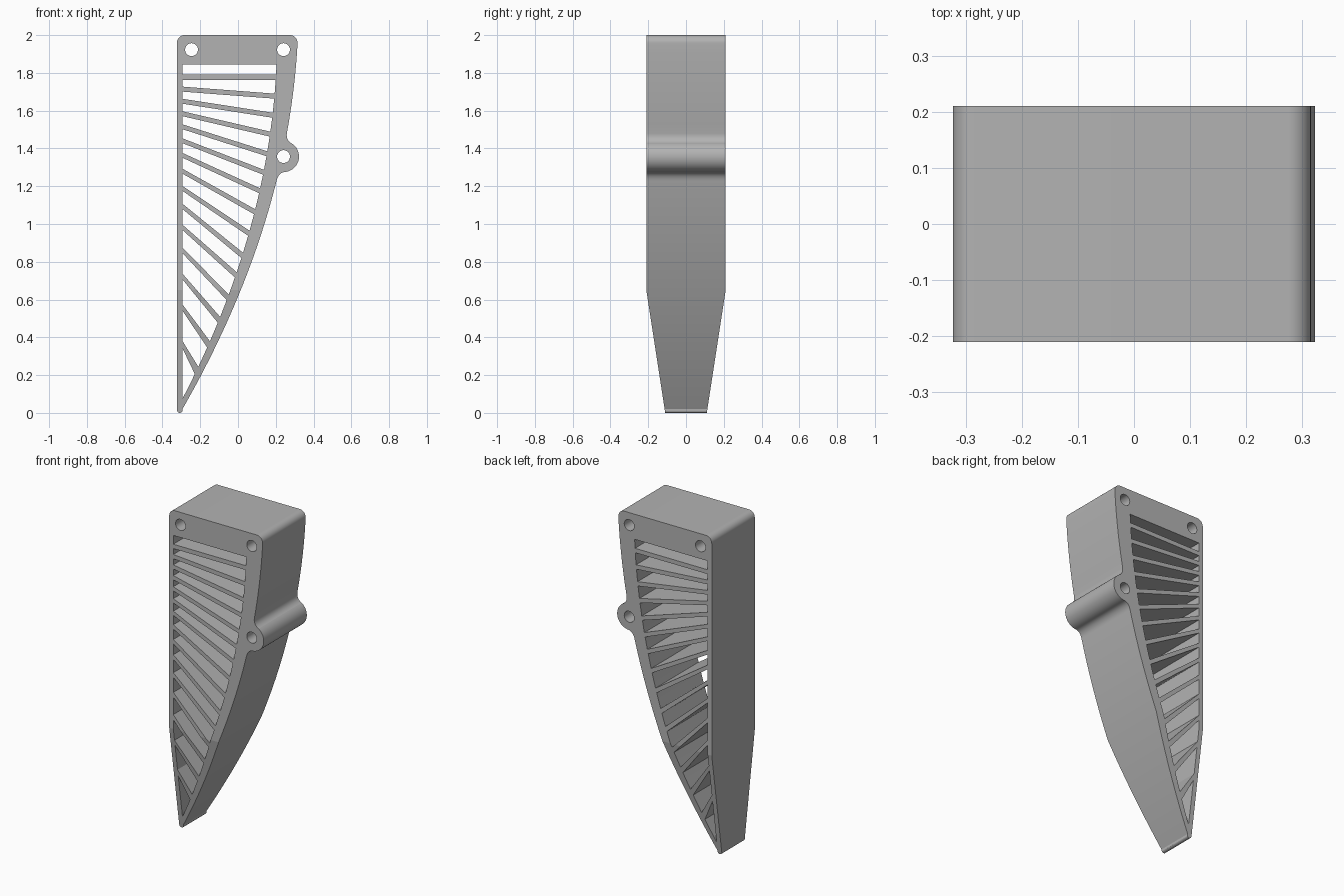
import bpy
import bmesh
from math import sin, cos, radians, hypot

cube = bpy.data.objects.get("Cube")
if cube:
    bpy.data.objects.remove(cube, do_unlink=True)

HALF_DEPTH, TIP_DEPTH, TAPER_Z = 0.21, 0.11, 0.65
LEFT, INNER_LEFT = -0.323, -0.295
LOBE = (0.241, 1.357)
BOLT_R = 0.034


def outer_x(z):
    """Curved outer edge."""
    t = (z - 0.01) / 1.94
    return -0.30 + 0.615 * t + 0.504 * t * (1 - t)


def inner_x(z):
    """Inner edge of the curved wall, which thickens upwards."""
    return outer_x(z) - 0.028 - 0.041 * z


def edge(fn, z0, z1, n):
    zs = [z0 + (z1 - z0) * i / n for i in range(n + 1)]
    return [(fn(z), z) for z in zs]


def arc(centre, r, a0, a1, n):
    angles = [radians(a0 + (a1 - a0) * i / n) for i in range(n + 1)]
    return [(centre[0] + r * cos(a), centre[1] + r * sin(a)) for a in angles]


def fillet(a, b, c, n=14):
    """Quadratic blend from a to c, bending towards b (end points left out)."""
    pts = []
    for i in range(1, n):
        t = i / n
        pts.append(tuple((1 - t) ** 2 * p + 2 * t * (1 - t) * q + t * t * r
                         for p, q, r in zip(a, b, c)))
    return pts


# Outer outline, clockwise from the top left corner
lobe = arc(LOBE, 0.082, 55, -85, 28)
upper = edge(outer_x, 1.95, 1.48, 10)
lower = edge(outer_x, 1.225, 0.02, 40)
outline = arc((LEFT + 0.04, 1.96), 0.04, 180, 90, 15)
outline += arc((0.275, 1.96), 0.04, 90, 0, 15)
outline += upper + fillet(upper[-1], (0.254, 1.441), lobe[0])
outline += lobe + fillet(lobe[-1], (0.213, 1.272), lower[0])
outline += lower + arc((LEFT + 0.015, 0.015), 0.015, -30, -180, 24)

# Ribs: heights of their centre lines at the straight wall and the curved wall
rib_left = [1.777, 1.714, 1.65, 1.584, 1.515, 1.441, 1.364, 1.28,
            1.189, 1.094, 0.983, 0.861, 0.723, 0.559, 0.363]
rib_right = [1.777, 1.677, 1.576, 1.476, 1.372, 1.274, 1.176, 1.065,
             0.951, 0.834, 0.731, 0.612, 0.493, 0.363, 0.225]

# Windows between the ribs
windows = []
top_l = top_r = 1.845
for i, (zl, zr) in enumerate(zip(rib_left, rib_right)):
    run = inner_x(zr) - INNER_LEFT
    half = (0.0135 - 0.0003 * i) * hypot(run, zl - zr) / run
    windows.append([(INNER_LEFT, zl + half), (INNER_LEFT, top_l)]
                   + edge(inner_x, top_r, zr + half, 4))
    top_l, top_r = zl - half, zr - half
windows.append([(INNER_LEFT, top_l)] + edge(inner_x, top_r, 0.075, 6))

# Bolt holes
holes = [arc(c, BOLT_R, 0, 354, 59)
         for c in ((-0.246, 1.923), (0.241, 1.923), LOBE)]

# Filled profile with openings, extruded through the depth
curve = bpy.data.curves.new("bracket_profile", "CURVE")
curve.dimensions = "2D"
curve.fill_mode = "BOTH"
curve.extrude = HALF_DEPTH
for loop in [outline] + windows + holes:
    spline = curve.splines.new("POLY")
    spline.points.add(len(loop) - 1)
    for point, (x, z) in zip(spline.points, loop):
        point.co = (x, z, 0, 1)
    spline.use_cyclic_u = True
profile = bpy.data.objects.new("bracket_profile", curve)
bpy.context.collection.objects.link(profile)
bpy.context.view_layer.update()
graph = bpy.context.evaluated_depsgraph_get()
mesh = bpy.data.meshes.new_from_object(profile.evaluated_get(graph))
bpy.data.objects.remove(profile, do_unlink=True)

# Stand it up, then taper the depth of the lower part
bm = bmesh.new()
bm.from_mesh(mesh)
for v in bm.verts:
    v.co = (v.co.x, -v.co.z, v.co.y)
bmesh.ops.remove_doubles(bm, verts=bm.verts, dist=0.00005)
bmesh.ops.bisect_plane(bm, geom=bm.verts[:] + bm.edges[:] + bm.faces[:],
                       plane_co=(0, 0, TAPER_Z), plane_no=(0, 0, 1))
for v in bm.verts:
    if v.co.z < TAPER_Z:
        depth = TIP_DEPTH + (HALF_DEPTH - TIP_DEPTH) * v.co.z / TAPER_Z
        v.co.y *= depth / HALF_DEPTH
bmesh.ops.recalc_face_normals(bm, faces=bm.faces)
bm.to_mesh(mesh)
bm.free()

# Single grey material
grey = bpy.data.materials.new("plain_grey")
grey.use_nodes = True
colour = (0.45, 0.45, 0.45, 1)
grey.diffuse_color = colour
grey.node_tree.nodes["Principled BSDF"].inputs["Base Color"].default_value = colour
mesh.materials.clear()
mesh.materials.append(grey)

bracket = bpy.data.objects.new("ribbed_bracket", mesh)
bpy.context.collection.objects.link(bracket)
bpy.ops.object.select_all(action="DESELECT")
bracket.select_set(True)
bpy.context.view_layer.objects.active = bracket
bpy.ops.object.shade_smooth_by_angle(angle=radians(8))
